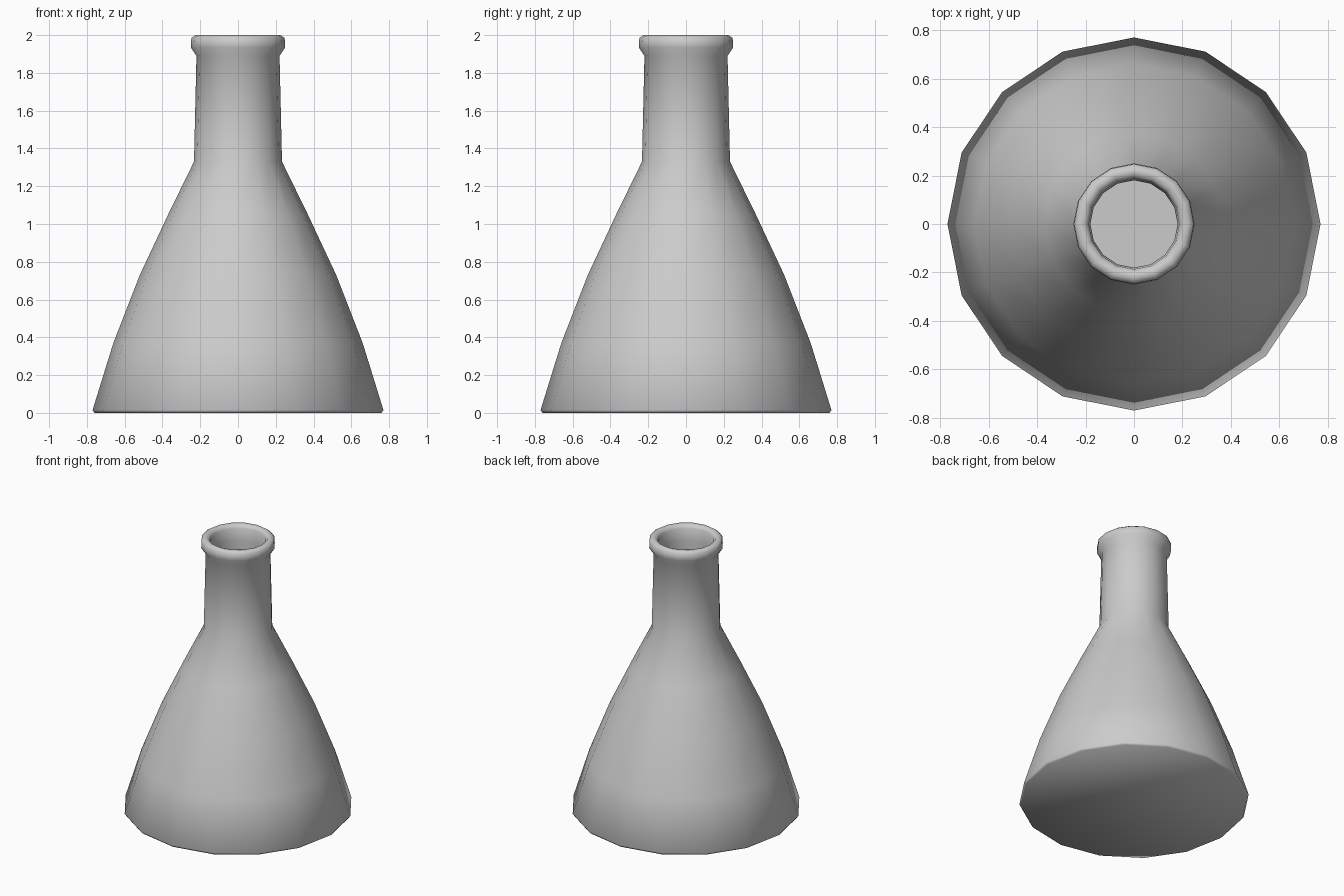
import bpy, bmesh, math

if "Cube" in bpy.data.objects:
    bpy.data.objects.remove(bpy.data.objects["Cube"])

SIDES = 16


def lathe(name, profile):
    """Revolve (radius, z) points about z; cap both ends of the profile."""
    bm = bmesh.new()
    rings = []
    for r, z in profile:
        rings.append([bm.verts.new((r * math.cos(2 * math.pi * i / SIDES),
                                    r * math.sin(2 * math.pi * i / SIDES), z))
                      for i in range(SIDES)])
    for a, b in zip(rings, rings[1:]):
        for i in range(SIDES):
            j = (i + 1) % SIDES
            bm.faces.new((a[i], a[j], b[j], b[i]))
    bm.faces.new(rings[0])
    bm.faces.new(rings[-1])
    bmesh.ops.recalc_face_normals(bm, faces=bm.faces)
    mesh = bpy.data.meshes.new(name)
    bm.to_mesh(mesh)
    bm.free()
    obj = bpy.data.objects.new(name, mesh)
    bpy.context.collection.objects.link(obj)
    bpy.context.view_layer.objects.active = obj
    obj.select_set(True)
    bpy.ops.object.shade_smooth_by_angle(angle=math.radians(60))
    return obj


# Outer wall: base, sloping body and neck
outer = [(0.76, 0), (0.77, 0.015), (0.66, 0.37), (0.52, 0.73),
         (0.37, 1.05), (0.233, 1.33), (0.22, 1.89)]
# Rolled lip around the mouth
lip = [(0.25, 1.935), (0.247, 1.985), (0.225, 2.0), (0.2, 1.995), (0.187, 1.975)]
# Inner wall down to the floor
inner = [(0.18, 1.89), (0.19, 1.34), (0.33, 1.04), (0.48, 0.72),
         (0.62, 0.36), (0.72, 0.04)]

lathe("flask", outer + lip + inner)
